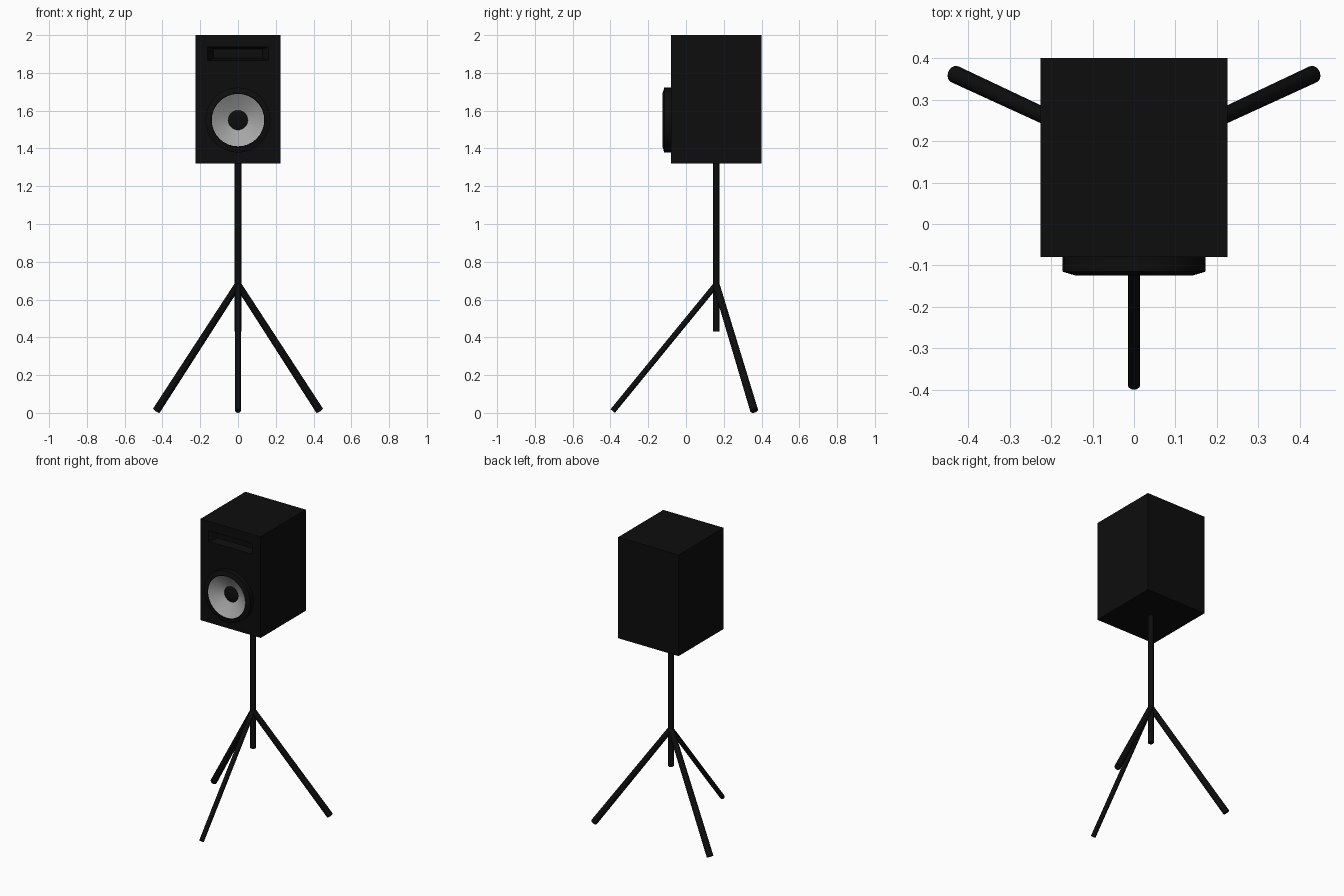
import bpy, bmesh, math
from mathutils import Vector

if "Cube" in bpy.data.objects:
    bpy.data.objects.remove(bpy.data.objects["Cube"])


def material(name, v):
    m = bpy.data.materials.new(name)
    m.diffuse_color = (v, v, v, 1)
    m.use_nodes = True
    m.node_tree.nodes["Principled BSDF"].inputs["Base Color"].default_value = m.diffuse_color
    return m


BLACK = material("matte black", 0.004)
GREY = material("cone grey", 0.38)


def make(name, bm, mat, smooth=False):
    bmesh.ops.recalc_face_normals(bm, faces=bm.faces)
    me = bpy.data.meshes.new(name)
    bm.to_mesh(me)
    bm.free()
    me.materials.append(mat)
    ob = bpy.data.objects.new(name, me)
    bpy.context.collection.objects.link(ob)
    if smooth:
        bpy.ops.object.select_all(action='DESELECT')
        ob.select_set(True)
        bpy.context.view_layer.objects.active = ob
        bpy.ops.object.shade_smooth_by_angle(angle=math.radians(35))
    return ob


def frustum(name, front, back, zc, y0, y1):
    """Box along y with separate half sizes (x, z) at each end."""
    bm = bmesh.new()
    rings = [[bm.verts.new((sx * h[0], y, zc + sz * h[1]))
              for sx, sz in ((-1, -1), (1, -1), (1, 1), (-1, 1))]
             for h, y in ((front, y0), (back, y1))]
    bm.faces.new(rings[0])
    bm.faces.new(rings[1])
    for i in range(4):
        j = (i + 1) % 4
        bm.faces.new((rings[0][i], rings[0][j], rings[1][j], rings[1][i]))
    return make(name, bm, BLACK)


def lathe(name, profile, mat, zc=1.55, n=32):
    """Revolve (radius, y) points about the driver axis; radius 0 closes."""
    bm = bmesh.new()
    rows = []
    for r, y in profile:
        k = n if r > 0 else 1
        rows.append([bm.verts.new((r * math.cos(2 * math.pi * i / n), y,
                                   zc + r * math.sin(2 * math.pi * i / n))) for i in range(k)])
    for a, b in zip(rows, rows[1:]):
        for i in range(n):
            vs = [a[i % len(a)], a[(i + 1) % len(a)], b[(i + 1) % len(b)], b[i % len(b)]]
            bm.faces.new(list(dict.fromkeys(vs)))
    return make(name, bm, mat, True)


def tube(name, p, q, r0, r1, n=12):
    p, q = Vector(p), Vector(q)
    bm = bmesh.new()
    bmesh.ops.create_cone(bm, cap_ends=True, segments=n, radius1=r0, radius2=r1, depth=(q - p).length)
    ob = make(name, bm, BLACK, True)
    ob.location = (p + q) / 2
    ob.rotation_mode = 'QUATERNION'
    ob.rotation_quaternion = (q - p).to_track_quat('Z', 'Y')
    return ob


# cabinet with horn recess and woofer hole
cabinet = frustum("cabinet", (0.225, 0.34), (0.225, 0.34), 1.66, -0.08, 0.40)
horn = frustum("horn_cutter", (0.162, 0.036), (0.13, 0.024), 1.902, -0.0801, -0.03)
hole = lathe("woofer_cutter", [(0, -0.1), (0.145, -0.1), (0.145, -0.05), (0, -0.05)], BLACK)
for cutter in (horn, hole):
    mod = cabinet.modifiers.new("cut", 'BOOLEAN')
    mod.operation = 'DIFFERENCE'
    mod.object = cutter
    cutter.hide_render = True
    cutter.hide_viewport = True

# woofer: surround, cone, dust cap
lathe("woofer_surround", [(0.172, -0.078), (0.172, -0.115), (0.142, -0.124), (0.139, -0.12)], BLACK)
lathe("woofer_cone", [(0.139, -0.12), (0.095, -0.092), (0.05, -0.07)], GREY)
lathe("dust_cap", [(0.052, -0.071), (0.03, -0.078), (0, -0.081)], BLACK)

# tripod stand
HUB = (0, 0.16, 0.68)
tube("pole", (0, 0.16, 0.43), (0, 0.16, 1.33), 0.018, 0.018)
tube("front_leg", (0, -0.388, 0.01), HUB, 0.015, 0.015)
for side, sx in (("left", -1), ("right", 1)):
    tube(side + "_rear_leg", (sx * 0.432, 0.361, 0.012), HUB, 0.021, 0.018)
